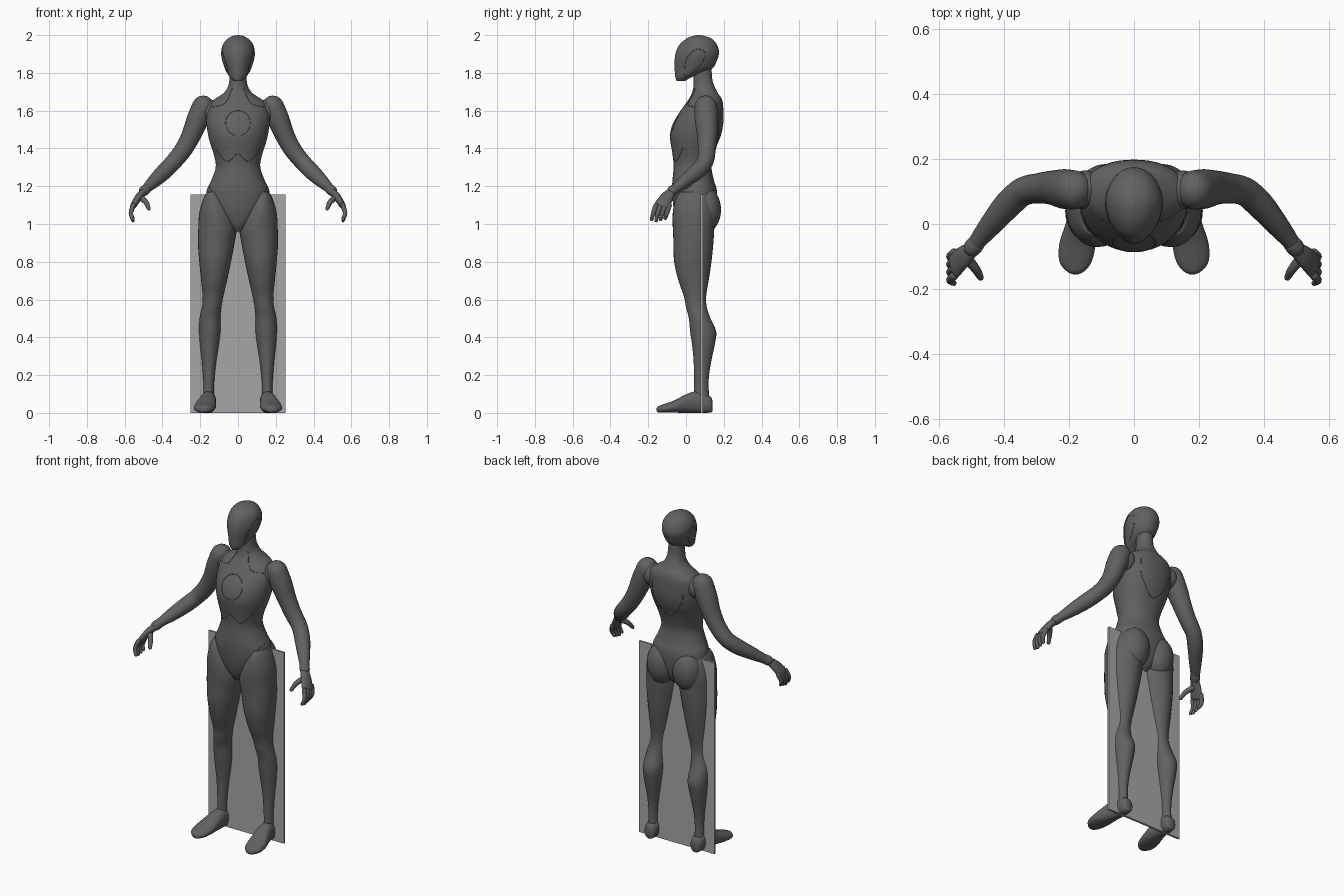
import bpy, bmesh, math
from mathutils import Vector
from mathutils.bvhtree import BVHTree

if "Cube" in bpy.data.objects:
    bpy.data.objects.remove(bpy.data.objects["Cube"])

X, Y, Z = Vector((1, 0, 0)), Vector((0, 1, 0)), Vector((0, 0, 1))


def material(name, value):
    mat = bpy.data.materials.new(name)
    mat.use_nodes = True
    colour = (value, value, value, 1)
    mat.diffuse_color = colour
    mat.node_tree.nodes["Principled BSDF"].inputs["Base Color"].default_value = colour
    return mat


dark_grey = material("dark grey", 0.12)
light_grey = material("light grey", 0.38)


def finish(name, bm, mat=dark_grey, smooth=True):
    bmesh.ops.recalc_face_normals(bm, faces=bm.faces[:])
    mesh = bpy.data.meshes.new(name)
    bm.to_mesh(mesh)
    bm.free()
    mesh.materials.append(mat)
    for face in mesh.polygons:
        face.use_smooth = smooth
    obj = bpy.data.objects.new(name, mesh)
    bpy.context.collection.objects.link(obj)
    return obj


def resample(rings, steps):
    """Smooth spline through rows of numbers."""
    out = []
    for i in range(len(rings) - 1):
        a, b, c, d = (rings[max(0, min(len(rings) - 1, i + k))] for k in (-1, 0, 1, 2))
        for s in range(steps):
            t = s / steps
            out.append([0.5 * (2 * q + (r - p) * t + (2 * p - 5 * q + 4 * r - w) * t * t
                               + (3 * q - p - 3 * r + w) * t ** 3)
                        for p, q, r, w in zip(a, b, c, d)])
    out.append(list(rings[-1]))
    return out


def loft(name, rings, frame=None, ref=Y, side=1, power=2, taper=0, rounded=False,
         segments=32, steps=4):
    """Skin rings of (x, y, z, half width, half depth) into a closed form."""
    rows = resample(rings, steps)
    centres = [Vector(r[:3]) for r in rows]
    sections = []
    for i, row in enumerate(rows):
        tangent = (centres[min(i + 1, len(rows) - 1)] - centres[max(i - 1, 0)]).normalized()
        if frame:
            u, v = frame
        else:
            u = (ref - tangent * ref.dot(tangent)).normalized()
            v = tangent.cross(u)
        sections.append((centres[i], u, v, max(row[3], 0.001), max(row[4], 0.001), tangent))
    if rounded:
        def cap(section, sign):
            c, u, v, a, b, t = section
            return [(c + t * sign * min(a, b) * math.sin(w), u, v,
                     a * math.cos(w), b * math.cos(w), t) for w in (0.4, 0.8, 1.2, 1.5)]
        sections = cap(sections[0], -1)[::-1] + sections + cap(sections[-1], 1)
    bm = bmesh.new()
    loops = []
    for c, u, v, a, b, _ in sections:
        loop = []
        for k in range(segments):
            w = math.tau * k / segments
            cw, sw = (math.copysign(abs(f) ** (2 / power), f) for f in (math.cos(w), math.sin(w)))
            p = c + u * a * cw * (1 - taper * max(0, -sw)) + v * b * sw
            loop.append(bm.verts.new((p.x * side, p.y, p.z)))
        loops.append(loop)
    for low, high in zip(loops, loops[1:]):
        for k in range(segments):
            n = (k + 1) % segments
            bm.faces.new((low[k], low[n], high[n], high[k]))
    bm.faces.new(loops[0])
    bm.faces.new(loops[-1])
    return finish(name, bm)


def slab(z, x0, x1, front, back):
    """Horizontal ring from its extents."""
    return ((x0 + x1) / 2, (front + back) / 2, z, (x1 - x0) / 2, (back - front) / 2)


def ellipsoid(name, centre, radii):
    bm = bmesh.new()
    bmesh.ops.create_uvsphere(bm, u_segments=32, v_segments=20, radius=1)
    for v in bm.verts:
        v.co = Vector(p * r + c for p, r, c in zip(v.co, radii, centre))
    return finish(name, bm)


def seam(name, target, points, direction, closed=False):
    """Fine raised line laid onto a surface along a projected path."""
    mesh = target.data
    tree = BVHTree.FromPolygons([v.co for v in mesh.vertices],
                                [p.vertices[:] for p in mesh.polygons])
    path = []
    for p in resample(points, 8):
        hit = tree.ray_cast(Vector(p) - direction, direction)[0]
        if hit:
            path.append((*hit, 0.002, 0.002))
    if len(path) > 2:
        loft(name, path, ref=direction, segments=6, steps=1)


# Torso and neck
torso_rows = [(0.96, -.02, .08, .02), (1.0, -.045, .13, .07), (1.06, -.062, .155, .13),
              (1.12, -.07, .165, .165), (1.18, -.074, .163, .165), (1.23, -.072, .148, .142),
              (1.3, -.066, .135, .118), (1.36, -.07, .145, .126), (1.42, -.08, .165, .145),
              (1.47, -.085, .185, .158), (1.53, -.07, .197, .167), (1.59, -.035, .198, .168),
              (1.64, 0, .195, .15), (1.67, .02, .185, .11), (1.69, .03, .17, .08),
              (1.72, .038, .155, .056), (1.76, .04, .14, .046), (1.83, .04, .135, .042)]
torso = loft("torso", [slab(z, -w, w, f, b) for z, f, b, w in torso_rows],
             frame=(X, Y), power=2.2, taper=0.08, segments=48)

# Head with a tapering face
head_rows = [(1.757, -.05, -.005, .022), (1.78, -.057, .035, .045), (1.82, -.06, .135, .068),
             (1.87, -.06, .165, .085), (1.91, -.054, .175, .089), (1.95, -.034, .163, .08),
             (1.98, .0, .138, .056), (1.995, .035, .1, .028), (2.0, .062, .07, .004)]
head = loft("head", [slab(z, -w, w, f, b) for z, f, b, w in head_rows],
            frame=(X, Y), taper=0.15, segments=40)

# Panel lines on chest, belly, hips and back
circle = [(.066 * math.cos(math.tau * k / 24), 0, 1.535 + .066 * math.sin(math.tau * k / 24))
          for k in range(25)]
seam("chest_circle_line", torso, circle, Y)
seam("belly_line", torso, [(-.12, 0, 1.4), (-.06, 0, 1.33), (0, 0, 1.37), (.06, 0, 1.33),
                           (.12, 0, 1.4)], Y)
seam("back_line", torso, [(-.1, .2, 1.6), (-.09, .2, 1.5), (0, .2, 1.4), (.09, .2, 1.5),
                          (.1, .2, 1.6)], -Y)

leg_rows = [(1.17, .1, .165, -.03, .1), (1.13, .07, .185, -.055, .13),
            (1.06, .03, .205, -.07, .152), (.98, .008, .21, -.07, .15),
            (.9, .018, .212, -.066, .145), (.8, .037, .205, -.063, .135),
            (.7, .058, .195, -.04, .12), (.62, .077, .187, -.012, .107),
            (.56, .088, .19, .0, .11), (.5, .094, .203, .015, .13),
            (.43, .092, .207, .022, .16), (.36, .1, .203, .032, .152),
            (.28, .113, .193, .04, .135), (.2, .123, .186, .042, .122),
            (.13, .127, .183, .042, .12), (.07, .125, .185, .04, .125)]
foot_rings = [(.153, .14, .036, .018, .028), (.154, .125, .045, .034, .044),
              (.156, .06, .057, .04, .057), (.164, 0, .049, .047, .049),
              (.174, -.06, .034, .056, .033), (.18, -.115, .024, .05, .023),
              (.18, -.145, .019, .028, .017), (.18, -.155, .017, .008, .008)]
arm_rings = [(.185, .105, 1.622, .06, .058), (.215, .108, 1.55, .061, .058),
             (.25, .112, 1.465, .053, .051), (.292, .11, 1.39, .047, .047),
             (.342, .1, 1.328, .044, .044), (.388, .06, 1.28, .043, .043),
             (.435, .005, 1.235, .036, .037), (.472, -.04, 1.2, .029, .028),
             (.495, -.07, 1.178, .024, .023)]

for side, label in ((1, "left"), (-1, "right")):
    # Leg, foot and buttock
    loft(label + "_leg", [slab(*row) for row in leg_rows], frame=(X, Y), side=side)
    loft(label + "_foot", foot_rings, frame=(X, Z), side=side, power=2.3)
    ellipsoid(label + "_buttock", (side * .085, .105, 1.075), (.088, .08, .12))
    seam(label + "_hip_line", torso, [(side * .155, 0, 1.2), (side * .1, 0, 1.1),
                                      (side * .04, 0, 1.0)], Y)
    seam(label + "_collar_line", torso, [(side * .03, 0, 1.72), (side * .07, 0, 1.64),
                                         (side * .14, 0, 1.62)], Y)
    # Ear panel outline
    arch = [(-.01, 1.79), (.0, 1.87), (.05, 1.925), (.1, 1.91), (.085, 1.85), (.03, 1.8)]
    seam(label + "_ear_line", head, [(side * .05, y, z) for y, z in arch], X * -side)
    # Arm with shoulder joint and wrist cuff
    ellipsoid(label + "_shoulder_joint", (side * .15, .105, 1.595), (.055, .06, .065))
    loft(label + "_arm", arm_rings, side=side, rounded=True)
    loft(label + "_wrist_cuff", [(.489, -.063, 1.183, .028, .027),
                                 (.498, -.073, 1.175, .028, .027)], side=side, rounded=True)
    # Hand: palm, four fingers and thumb
    loft(label + "_palm", [(.5, -.078, 1.17, .024, .02), (.525, -.1, 1.143, .034, .02),
                           (.552, -.125, 1.1, .042, .017)], side=side, rounded=True)
    for i, finger in enumerate(("index", "middle", "ring", "little")):
        y, drop = -.16 + .024 * i, .006 * abs(i - 1)
        loft(f"{label}_{finger}_finger",
             [(.555, y, 1.098, .013, .013), (.567, y - .013, 1.058, .012, .012),
              (.556, y - .022, 1.018 + drop, .009, .009)],
             side=side, rounded=True, segments=14)
    loft(label + "_thumb", [(.515, -.105, 1.14, .016, .016), (.487, -.14, 1.115, .014, .014),
                            (.473, -.165, 1.082, .01, .01)], side=side, rounded=True, segments=14)

# Upright panel running through the legs
bm = bmesh.new()
bmesh.ops.create_cube(bm, size=1)
for v in bm.verts:
    v.co = (v.co.x * .505, v.co.y * .012 + .083, (v.co.z + .5) * 1.155)
finish("upright_panel", bm, light_grey, smooth=False)
